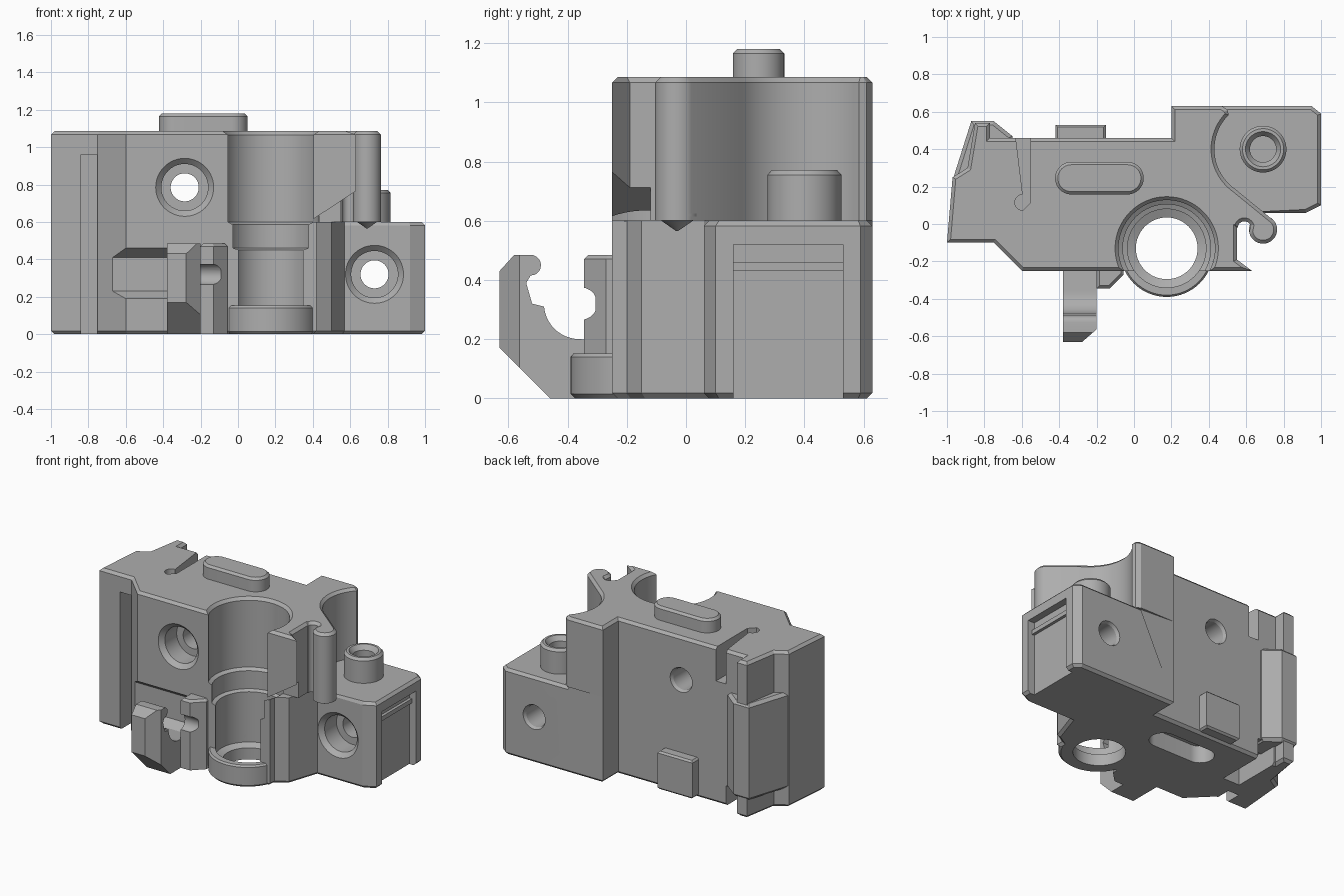
import bpy, bmesh, math
from mathutils import Matrix, Vector

if "Cube" in bpy.data.objects:
    bpy.data.objects.remove(bpy.data.objects["Cube"], do_unlink=True)

grey = bpy.data.materials.new("plain grey")
grey.use_nodes = True
grey.diffuse_color = (0.42, 0.42, 0.42, 1)
grey.node_tree.nodes["Principled BSDF"].inputs["Base Color"].default_value = grey.diffuse_color


def finish(name, bm):
    bmesh.ops.recalc_face_normals(bm, faces=bm.faces)
    mesh = bpy.data.meshes.new(name)
    bm.to_mesh(mesh)
    bm.free()
    mesh.materials.append(grey)
    ob = bpy.data.objects.new(name, mesh)
    bpy.context.collection.objects.link(ob)
    return ob


def prism(name, pts, a, b, axis="z", bevel=0, rule=None):
    """Extrude an outline along an axis; bevel the end edges picked by rule."""
    place = {"x": lambda p, h: (h, *p), "y": lambda p, h: (p[0], h, p[1]), "z": lambda p, h: (*p, h)}[axis]
    bm = bmesh.new()
    low, high = ([bm.verts.new(place(p, h)) for p in pts] for h in (a, b))
    bm.faces.new(low)
    bm.faces.new(high)
    for i in range(len(pts)):
        j = (i + 1) % len(pts)
        bm.faces.new((low[i], low[j], high[j], high[i]))
    bmesh.ops.recalc_face_normals(bm, faces=bm.faces)
    if bevel:
        k = "xyz".index(axis)
        edges = []
        for e in bm.edges:
            p, q = e.verts[0].co, e.verts[1].co
            if abs(p[k] - q[k]) < 1e-5 and (rule is None or rule((p + q) / 2)):
                edges.append(e)
        bmesh.ops.bevel(bm, geom=edges, offset=bevel, segments=1, affect="EDGES", clamp_overlap=False)
    return finish(name, bm)


def box(name, x, y, z, bevel=0):
    return prism(name, [(x[0], y[0]), (x[1], y[0]), (x[1], y[1]), (x[0], y[1])], *z, bevel=bevel)


def lathe(name, profile, loc, along_y=False, n=64):
    """Turn (radius, height) pairs; along_y points the height to the front."""
    bm = bmesh.new()
    rings = [[bm.verts.new((r * math.cos(t * math.tau / n), r * math.sin(t * math.tau / n), h))
              for t in range(n)] for r, h in profile]
    for u, v in zip(rings, rings[1:]):
        for i in range(n):
            j = (i + 1) % n
            bm.faces.new((u[i], u[j], v[j], v[i]))
    bm.faces.new(rings[0])
    bm.faces.new(rings[-1])
    turn = Matrix.Rotation(math.pi / 2, 4, "X") if along_y else Matrix()
    bmesh.ops.transform(bm, matrix=Matrix.Translation(Vector(loc)) @ turn, verts=bm.verts)
    return finish(name, bm)


def arc(cx, cy, r, start, end, n=20):
    return [(cx + r * math.cos(math.radians(start + (end - start) * i / n)),
             cy + r * math.sin(math.radians(start + (end - start) * i / n))) for i in range(n + 1)]


def stadium(x0, x1, y, r):
    return arc(x0, y, r, 90, 270) + arc(x1, y, r, -90, 90)


def cut(ob, *cutters):
    bpy.context.view_layer.objects.active = ob
    for c in cutters:
        m = ob.modifiers.new("cut", "BOOLEAN")
        m.operation, m.solver, m.object = "DIFFERENCE", "EXACT", c
        bpy.ops.object.modifier_apply(modifier=m.name)


# Body halves share the left outline
left = [(0.2, 0.63), (0.2, 0.46), (-0.77, 0.46), (-0.77, 0.54), (-0.85, 0.54), (-0.89, 0.3),
        (-0.97, 0.25), (-1, -0.1), (-0.75, -0.1), (-0.6, -0.25)]
split = 0.6
lower = prism("lower_body", left + [
    (0.42, -0.25), (0.42, -0.2), (0.5, -0.15), (0.57, 0.06), (0.92, 0.06), (1, 0.1),
    (1, 0.59), (0.95, 0.63), (0.47, 0.63)], 0, split, bevel=0.018,
    rule=lambda p: p.z < 0.1 or (p.x > 0.7 and p.y > 0.0))
upper = prism("upper_body", left + [(0.63, -0.25), (0.55, -0.19), (0.55, -0.02)]
              + arc(0.59, -0.02, 0.035, 180, 20, 8) + arc(0.69, -0.03, 0.075, 190, 400)
              + arc(0.69, 0.4, 0.26, 235, 135) + [(0.5, 0.61), (0.47, 0.63)],
              split, 1.085, bevel=0.018, rule=lambda p: p.z > 1)
lathe("hook_tip", [(0.075, 0.625), (0.075, 0.615), (0.003, 0.565)], (0.69, -0.03, 0))

# Base ring and clip
ring = lathe("base_ring", [(0.235, 0), (0.25, 0.015), (0.25, 0.14), (0.24, 0.152)], (0.175, -0.14, 0))
hook = prism("clip_hook", [(-0.2, 0), (-0.46, 0), (-0.56, 0.1), (-0.63, 0.17), (-0.63, 0.43), (-0.58, 0.485)]
             + arc(-0.525, 0.45, 0.035, 90, -90, 10) + [(-0.54, 0.39), (-0.52, 0.32), (-0.48, 0.31)]
             + arc(-0.36, 0.32, 0.12, 180, 270, 12) + [(-0.2, 0.19)], -0.38, -0.2, "x")
clip = prism("clip_block", [(-0.2, -0.2), (-0.2, -0.345), (-0.13, -0.345), (-0.055, -0.27), (-0.055, -0.2)],
             0, 0.485, bevel=0.015, rule=lambda p: p.z > 0.1)

# Studs and small outside parts
prism("top_stud", stadium(-0.335, -0.035, 0.245, 0.087), 1.07, 1.18, bevel=0.015, rule=lambda p: p.z > 1.1)
boss = lathe("boss", [(0.125, 0.55), (0.125, 0.755), (0.11, 0.772)], (0.69, 0.4, 0))
box("rear_pad", (-0.42, -0.15), (0.42, 0.53), (0.015, 0.28), 0.012)
prism("lever_plate", [(-0.965, 0.25), (-0.87, 0.55), (-0.75, 0.55), (-0.65, 0.47), (-0.65, 0.35), (-0.9, 0.25)],
      0.13, 0.8, bevel=0.02)
box("side_ridge", (0.94, 0.97), (0.16, 0.53), (0.43, 0.46))

# Cutters
bore = lathe("bore_cutter", [(0.165, -0.1), (0.165, 0.08), (0.21, 0.1), (0.21, 0.45), (0.235, 0.46), (0.235, 0.585),
                             (0.258, 0.6), (0.258, 1.065), (0.29, 1.1)], (0.175, -0.13, 0))


def bolt_hole(x, z, front, rear):
    return lathe("bolt_cutter", [(0.1, -rear - 0.03), (0.075, -rear + 0.02), (0.075, front - 0.16),
                                 (0.125, front - 0.16), (0.125, front - 0.03), (0.16, front + 0.005),
                                 (0.16, front + 0.1)], (x, 0, z), True)


upper_hole = bolt_hole(-0.285, 0.785, 0.25, 0.46)
lower_hole = bolt_hole(0.73, 0.32, -0.06, 0.63)
top_slot = prism("slot_cutter", stadium(-0.595, -0.595, 0.115, 0.042)[:21]
                 + [(-0.553, 0.115), (-0.553, 0.5), (-0.637, 0.5)], 0.85, 1.2)
foot_slot = box("foot_cutter", (-0.76, -0.63), (0.12, 0.6), (-0.1, 0.14))
front_slot = box("front_slot_cutter", (-0.84, -0.755), (-0.2, 0.02), (-0.1, 0.96))
pocket = prism("pocket_cutter", stadium(-0.335, -0.035, 0.245, 0.09), -0.1, 0.12)
bar = prism("bar_cutter", [(-0.32, 0.5), (-0.25, 0.46), (-0.18, 0.41), (-0.18, 0.23), (-0.25, 0.19), (-0.32, 0.15)],
            -0.72, -0.2, "x")
side = box("side_cutter", (0.95, 1.1), (0.16, 0.53), (-0.1, 0.52))
chamfer = prism("chamfer_cutter", [(0.03, 0.62), (0.03, 0.6), (0.1, 0.6), (0.1, 0.62)], 0.6, 0.9, "x")
fin = prism("fin_cutter", [(0.38, 0.55), (0.38, 0.6), (0.66, 0.785), (0.7, 0.785), (0.7, 0.55)], -0.3, -0.12, "y")
groove = prism("groove_cutter", arc(-0.355, 0.32, 0.055, 0, 342, 19), -0.3, -0.09, "x")
corner = prism("corner_cutter", [(-0.3, -0.65), (-0.15, -0.65), (-0.15, -0.52)], -0.1, 0.6)
boss_hole = lathe("boss_cutter", [(0.07, 0.62), (0.07, 0.74), (0.1, 0.78)], (0.69, 0.4, 0))

cut(lower, bore, lower_hole, foot_slot, front_slot, pocket, bar, side)
cut(upper, bore, upper_hole, top_slot, front_slot, fin)
cut(ring, bore)
cut(clip, groove)
cut(hook, corner)
cut(boss, boss_hole)

for ob in list(bpy.context.scene.objects):
    if ob.name.split(".")[0].endswith("cutter"):
        bpy.data.objects.remove(ob, do_unlink=True)
    elif ob.type == "MESH" and grey.name in ob.data.materials:
        bpy.ops.object.select_all(action="DESELECT")
        ob.select_set(True)
        bpy.context.view_layer.objects.active = ob
        bpy.ops.object.shade_smooth_by_angle(angle=math.radians(25))
